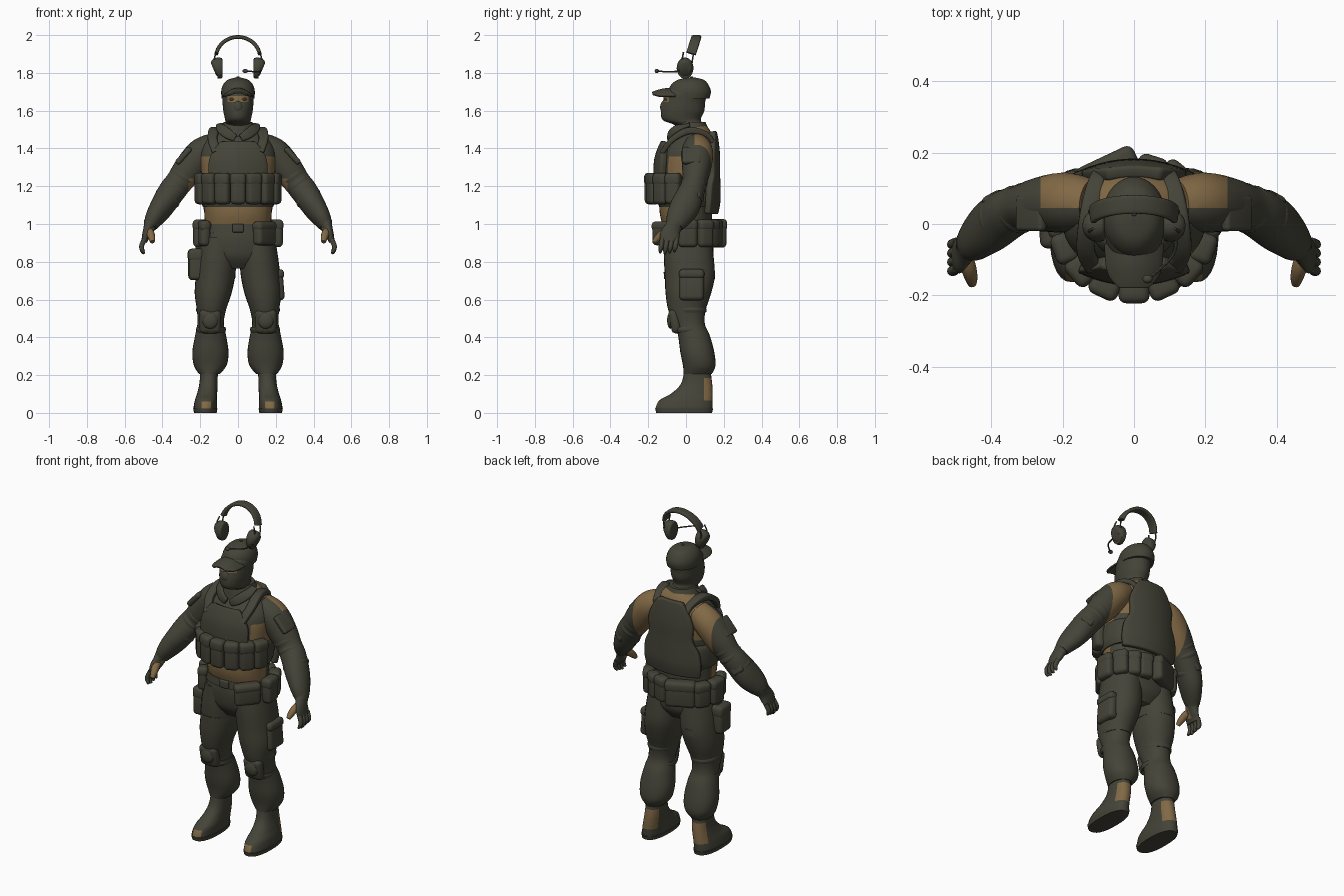
import bpy, bmesh, math
from mathutils import Vector, Matrix

cube = bpy.data.objects.get("Cube")
if cube:
    bpy.data.objects.remove(cube, do_unlink=True)


def material(name, colour):
    mat = bpy.data.materials.new(name)
    mat.use_nodes = True
    mat.diffuse_color = colour
    bsdf = next(n for n in mat.node_tree.nodes if n.type == 'BSDF_PRINCIPLED')
    bsdf.inputs["Base Color"].default_value = colour
    bsdf.inputs["Roughness"].default_value = 0.8
    return mat


OLIVE = material("dark olive", (0.058, 0.057, 0.04, 1))
TAN = material("tan", (0.22, 0.14, 0.06, 1))
SIDES = (("left", 1), ("right", -1))
X, Y, Z = Vector((1, 0, 0)), Vector((0, 1, 0)), Vector((0, 0, 1))


def finish(name, bm, rule=None, cuts=()):
    """Make an object; cuts (axis, distance) give clean edges, faces meeting the rule become tan."""
    for axis, distance in cuts:
        bmesh.ops.bisect_plane(bm, geom=bm.verts[:] + bm.edges[:] + bm.faces[:], dist=1e-5,
                               plane_co=axis * distance, plane_no=axis)
    bmesh.ops.recalc_face_normals(bm, faces=bm.faces)
    if rule:
        for f in bm.faces:
            f.material_index = int(rule(f.calc_center_median()))
    mesh = bpy.data.meshes.new(name)
    bm.to_mesh(mesh)
    bm.free()
    mesh.materials.append(OLIVE)
    mesh.materials.append(TAN)
    obj = bpy.data.objects.new(name, mesh)
    bpy.context.collection.objects.link(obj)
    bpy.ops.object.select_all(action='DESELECT')
    obj.select_set(True)
    bpy.context.view_layer.objects.active = obj
    bpy.ops.object.shade_smooth_by_angle(angle=math.radians(45))
    return obj


def spline(points, steps):
    """Catmull-Rom interpolation of tuples of any length."""
    pts = [points[0]] + list(points) + [points[-1]]
    out = []
    for a, b, c, d in zip(pts, pts[1:], pts[2:], pts[3:]):
        for k in range(steps):
            t = k / steps
            out.append([q + t / 2 * (r - p + t * (2*p - 5*q + 4*r - s + t * (3*(q - r) + s - p)))
                        for p, q, r, s in zip(a, b, c, d)])
    return out + [list(points[-1])]


def loft(name, rings, flat=True, sides=28, steps=4, power=2.0, ref=X, s=1, rule=None, cuts=()):
    """Skin of (super)ellipse rings: x, y, z, radius along ref, other radius."""
    bm = bmesh.new()
    rings = spline(rings, steps)
    centres = [Vector((r[0] * s, r[1], r[2])) for r in rings]
    loops = []
    for i, (c, r) in enumerate(zip(centres, rings)):
        u, v = X, Y
        if not flat:
            t = (centres[min(i + 1, len(rings) - 1)] - centres[max(i - 1, 0)]).normalized()
            u = (ref - t * ref.dot(t)).normalized()
            v = t.cross(u)
        loop = []
        for k in range(sides):
            a = math.tau * k / sides
            ca, sa = math.cos(a), math.sin(a)
            p = u * r[3] * math.copysign(abs(ca) ** (2 / power), ca)
            p += v * r[4] * math.copysign(abs(sa) ** (2 / power), sa)
            loop.append(bm.verts.new(c + p))
        loops.append(loop)
    for a, b in zip(loops, loops[1:]):
        for k in range(sides):
            n = (k + 1) % sides
            bm.faces.new((a[k], a[n], b[n], b[k]))
    bm.faces.new(loops[0])
    bm.faces.new(loops[-1])
    return finish(name, bm, rule, cuts)


def box(name, at, size, yaw=0.0, pitch=0.0, roll=0.0, bevel=0.015):
    """Rounded box, the basis of pouches and pads."""
    bm = bmesh.new()
    turn = (Matrix.Rotation(yaw, 4, 'Z') @ Matrix.Rotation(roll, 4, 'Y')
            @ Matrix.Rotation(pitch, 4, 'X'))
    bmesh.ops.create_cube(bm, size=1, matrix=Matrix.Diagonal((*size, 1)))
    bmesh.ops.bevel(bm, geom=bm.edges[:], offset=bevel, segments=4, profile=0.5, affect='EDGES')
    bmesh.ops.transform(bm, matrix=Matrix.Translation(at) @ turn, verts=bm.verts)
    return finish(name, bm)


def ball(name, at, radii):
    bm = bmesh.new()
    bmesh.ops.create_uvsphere(bm, u_segments=20, v_segments=12, radius=1,
                              matrix=Matrix.Translation(at) @ Matrix.Diagonal((*radii, 1)))
    return finish(name, bm)


def panel(name, rows, curve, droop, thickness, columns=12):
    """Curved plate from rows of half width, y, z; bent back and down at its sides."""
    bm = bmesh.new()
    grid = []
    for w, y, z in spline(rows, 4):
        xs = [w * (2 * k / columns - 1) for k in range(columns + 1)]
        grid.append([bm.verts.new((x, y + curve * x * x, z - droop * x * x)) for x in xs])
    for a, b in zip(grid, grid[1:]):
        for k in range(columns):
            bm.faces.new((a[k], a[k + 1], b[k + 1], b[k]))
    obj = finish(name, bm)
    mod = obj.modifiers.new("thickness", 'SOLIDIFY')
    mod.thickness, mod.offset = thickness, 0
    mod = obj.modifiers.new("soft edge", 'BEVEL')
    mod.width, mod.segments = thickness * 0.3, 2


def pouch(name, x, y, z, w, d, h):
    """Soft pouch facing outward from the body, with a lid."""
    yaw = math.atan2(x, -y)
    box(name, (x, y, z), (w, d, h), yaw, bevel=.022)
    box(name + "_lid", (x, y, z + h * .3), (w + .005, d + .006, h * .42), yaw, bevel=.022)


# Shirt with bare camouflage areas on belly, flanks and upper back
loft("shirt", [(0, .01, .97, .175, .125), (0, 0, 1.05, .178, .138), (0, 0, 1.15, .185, .14),
               (0, .005, 1.27, .195, .145), (0, .015, 1.37, .2, .14), (0, .03, 1.435, .175, .122),
               (0, .045, 1.49, .12, .085), (0, .045, 1.52, .07, .065)], steps=6, power=2.2, sides=40,
     rule=lambda c: (c.z < 1.16 and c.y < .01) or (1.23 < c.z < 1.357 and abs(c.x) > .148 and c.y < .05)
     or (c.z > 1.27 and c.y > .05),
     cuts=((Y, .01), (Y, .05), (Z, 1.16), (Z, 1.357), (Z, 1.27), (X, .148), (X, -.148)))

# Collar
loft("collar", [(0, .035, 1.45, .115, .105), (0, .03, 1.495, .098, .092), (0, .025, 1.54, .075, .078)])
for side, s in SIDES:
    loft(side + "_collar_flap", [(.015, -.09, 1.455, .01, .018), (.05, -.083, 1.475, .011, .026),
                                 (.088, -.045, 1.505, .011, .026), (.095, .02, 1.525, .009, .02)],
         flat=False, ref=Y, power=3, s=s)

# Head with balaclava and eye opening
loft("head", [(0, .035, 1.46, .07, .07), (0, .025, 1.52, .066, .08), (0, -.022, 1.55, .068, .1),
              (0, -.018, 1.6, .078, .115), (0, -.01, 1.65, .082, .112), (0, .005, 1.7, .084, .112),
              (0, .03, 1.75, .06, .075)], steps=6, sides=40,
     rule=lambda c: 1.647 < c.z < 1.678 and abs(c.x) < .056 and c.y < -.03,
     cuts=((Z, 1.647), (Z, 1.678), (X, .056), (X, -.056)))
ball("nose", (0, -.112, 1.618), (.028, .025, .036))
for side, s in SIDES:
    ball(side + "_eye", (.03 * s, -.104, 1.66), (.016, .014, .008))

# Cap
loft("cap", [(0, .022, 1.665, .086, .102), (0, .02, 1.7, .089, .112), (0, .02, 1.735, .08, .1),
             (0, .025, 1.763, .055, .07), (0, .03, 1.776, .012, .015)], sides=36)
panel("cap_brim", [(.08, -.055, 1.716), (.078, -.11, 1.714), (.066, -.15, 1.705), (.04, -.178, 1.695)],
      0, 6.5, .01)
ball("cap_button", (0, .03, 1.777), (.008, .008, .005))

# Headset floating above the cap
arc = [.2 + (math.pi - .4) * k / 12 for k in range(13)]
loft("headband", [(.117 * math.cos(a), .02 + .035 * math.sin(a), 1.88 + .11 * math.sin(a), .026, .01)
                  for a in arc], flat=False, ref=Y, power=4, steps=2)
for side, s in SIDES:
    loft(side + "_ear_cup", [(.082, -.005, 1.825, .035, .042), (.088, -.005, 1.825, .043, .054),
                             (.115, -.005, 1.825, .043, .054), (.13, -.005, 1.82, .03, .036)],
         flat=False, ref=Y, s=s)
    for y in (-.025, .03):
        loft(side + "_headset_wire", [(.118, y, 1.84, .004, .004), (.125, y + .005, 1.875, .004, .004),
                                      (.114, y + .012, 1.91, .004, .004)], flat=False, sides=8, s=s)
loft("microphone_boom", [(.12, -.03, 1.81, .005, .005), (.108, -.09, 1.805, .004, .004),
                         (.045, -.15, 1.81, .004, .004)], flat=False, ref=Z, sides=8)
ball("microphone", (.038, -.154, 1.81), (.014, .012, .011))

# Plate carrier
loft("cummerbund", [(0, .005, 1.09, .186, .147), (0, .005, 1.13, .2, .156),
                    (0, .01, 1.21, .2, .154), (0, .01, 1.235, .19, .145)], power=2.3)
panel("chest_plate", [(.148, -.152, 1.12), (.15, -.156, 1.25), (.148, -.151, 1.34),
                      (.115, -.132, 1.4), (.085, -.115, 1.435)], 1.6, 0, .035)
panel("back_plate", [(.172, .153, 1.055), (.182, .165, 1.12), (.172, .165, 1.2), (.14, .163, 1.27),
                     (.142, .163, 1.36), (.11, .155, 1.44), (.075, .145, 1.49)], -1.5, 0, .035)
for side, s in SIDES:
    loft(side + "_shoulder_strap", [(.112, -.125, 1.38, .024, .013), (.135, -.075, 1.445, .025, .015),
                                    (.128, 0, 1.49, .028, .019), (.118, .065, 1.49, .026, .017),
                                    (.105, .12, 1.465, .022, .013), (.092, .148, 1.42, .02, .012)],
         flat=False, power=4, s=s)

# Row of magazine pouches
for i, degrees in enumerate((-69, -46, -23, 0, 23, 46, 69)):
    a = math.radians(degrees)
    pouch("magazine_pouch_%d" % i, .207 * math.sin(a), -.188 * math.cos(a), 1.187, .082, .062, .165)

# Arms, gloves and pads
for side, s in SIDES:
    loft(side + "_sleeve", [(.12, .055, 1.415, .07, .07), (.19, .06, 1.373, .083, .084),
                            (.26, .055, 1.29, .082, .076), (.312, .045, 1.222, .072, .064),
                            (.352, .028, 1.17, .071, .07), (.402, -.006, 1.092, .063, .078),
                            (.442, -.04, 1.032, .05, .066), (.466, -.06, .99, .036, .046)],
         flat=False, s=s, steps=6, cuts=((X, .262 * s), (Y, .045), (Z, 1.24)),
         rule=lambda c, s=s: c.x * s < .262 and (c.y > .045 or c.z < 1.24))
    for j, (x, y, z, r) in enumerate([(.297, .048, 1.242, .072), (.325, .041, 1.205, .071),
                                      (.372, .014, 1.138, .072)]):
        loft("%s_sleeve_fold_%d" % (side, j), [(x - .012, y + .005, z + .016, r * .9, r * .87),
             (x, y, z, r, r * .97), (x + .012, y - .005, z - .016, r * .9, r * .87)], flat=False, s=s)
    box(side + "_arm_pocket", (.288 * s, .03, 1.362), (.03, .1, .11), roll=-.72 * s, bevel=.012)
    box(side + "_elbow_pad", (.372 * s, .067, 1.165), (.07, .04, .1), -.5 * s, .3, -.6 * s)
    loft(side + "_glove", [(.462, -.055, 1.005, .038, .044), (.473, -.072, .975, .028, .045),
                           (.486, -.086, .94, .022, .052), (.497, -.088, .905, .015, .046)],
         flat=False, s=s, cuts=((X, .472 * s), (Y, -.075), (Z, .98)),
         rule=lambda c, s=s: c.x * s < .472 and c.z < .98 and c.y < -.075)
    for j in range(4):
        y = -.125 + .025 * j
        loft("%s_finger_%d" % (side, j), [(.495, y, .92, .013, .013), (.51, y - .006, .885, .013, .013),
             (.507, y - .01, .858 + .004 * abs(j - 1), .011, .011),
             (.497, y - .012, .842 + .006 * abs(j - 1), .006, .006)], flat=False, sides=12, s=s)
    loft(side + "_thumb", [(.473, -.085, .965, .02, .022), (.464, -.12, .95, .022, .022),
                           (.456, -.15, .925, .018, .018), (.453, -.168, .905, .012, .012)],
         flat=False, sides=14, s=s, rule=lambda c: c.y < -.09)

# Trousers
loft("trouser_hips", [(0, .01, 1.0, .175, .125), (0, .01, .94, .19, .135), (0, .012, .88, .193, .135),
                      (0, .015, .82, .165, .125), (0, .015, .765, .09, .085)], power=2.3)
for side, s in SIDES:
    loft(side + "_trouser_leg", [
        (.1, .01, .93, .095, .125), (.11, .015, .82, .103, .132), (.12, .02, .72, .104, .132),
        (.132, .012, .63, .097, .12), (.141, .005, .54, .076, .098), (.145, .02, .47, .07, .08),
        (.145, .042, .41, .082, .084), (.146, .06, .32, .096, .09), (.147, .07, .25, .086, .086),
        (.152, .062, .205, .054, .074)], s=s, power=2.15)
    for j, z in enumerate((.545, .44)):
        loft("%s_knee_strap_%d" % (side, j), [(.143, .018, z - .014, .074, .088),
             (.143, .016, z, .079, .093), (.143, .015, z + .014, .076, .09)], s=s)
    box(side + "_knee_pad", (.147 * s, -.058, .485), (.115, .055, .13), pitch=.2, bevel=.026)
    ball(side + "_knee_cap", (.147 * s, -.08, .49), (.042, .02, .045))

# Boots with tan heel and toe patches
for side, s in SIDES:
    loft(side + "_boot", [(.152, .06, .25, .046, .066), (.156, .057, .16, .048, .081),
                          (.163, .033, .105, .053, .108), (.169, .001, .068, .059, .14),
                          (.173, -.01, .03, .062, .15), (.173, -.01, .012, .06, .148)],
         s=s, power=2.3, steps=6,
         cuts=((Y, .095), (Y, -.12), (Z, .065), (Z, .185), (Z, .024), (Z, .06),
               (X, .143 * s), (X, .192 * s)),
         rule=lambda c, s=s: (c.y > .095 and .065 < c.z < .185)
         or (c.y < -.12 and .024 < c.z < .06 and .143 < c.x * s < .192))
    loft(side + "_sole", [(.173, -.01, 0, .06, .148), (.173, -.01, .022, .064, .153)],
         s=s, power=2.4, steps=1)

# Belt, buckle and belt pouches
loft("belt", [(0, .008, .955, .191, .139), (0, .008, 1.0, .185, .135)], power=2.3, steps=1)
box("belt_buckle", (0, -.131, .978), (.06, .02, .045), bevel=.006)
for name, x, y, w, d, h in [
        ("front_left_pouch", .14, -.112, .145, .06, .125), ("left_hip_pouch", .205, .01, .1, .062, .145),
        ("left_rear_pouch", .175, .1, .085, .062, .145), ("rear_pouch", .05, .157, .08, .062, .145),
        ("rear_side_pouch", .115, .138, .075, .062, .145),
        ("large_rear_pouch", -.073, .155, .17, .067, .15),
        ("right_rear_pouch", -.175, .1, .09, .062, .145), ("right_hip_pouch", -.205, .01, .1, .062, .145),
        ("front_right_pouch", -.178, -.075, .065, .055, .135)]:
    pouch(name, x, y, .95, w, d, h)

# Thigh holster on the right, cargo pocket on the left
pouch("thigh_holster", -.217, -.01, .785, .11, .09, .165)
box("holster_hanger", (-.21, 0, .88), (.03, .045, .1), bevel=.008)
loft("holster_strap", [(-.121, .018, .71, .106, .135), (-.118, .018, .745, .106, .136)], steps=1)
box("cargo_pocket", (.214, .03, .675), (.056, .13, .16), roll=-.08, bevel=.022)
box("cargo_pocket_flap", (.216, .03, .735), (.056, .134, .05), roll=-.08, bevel=.02)
